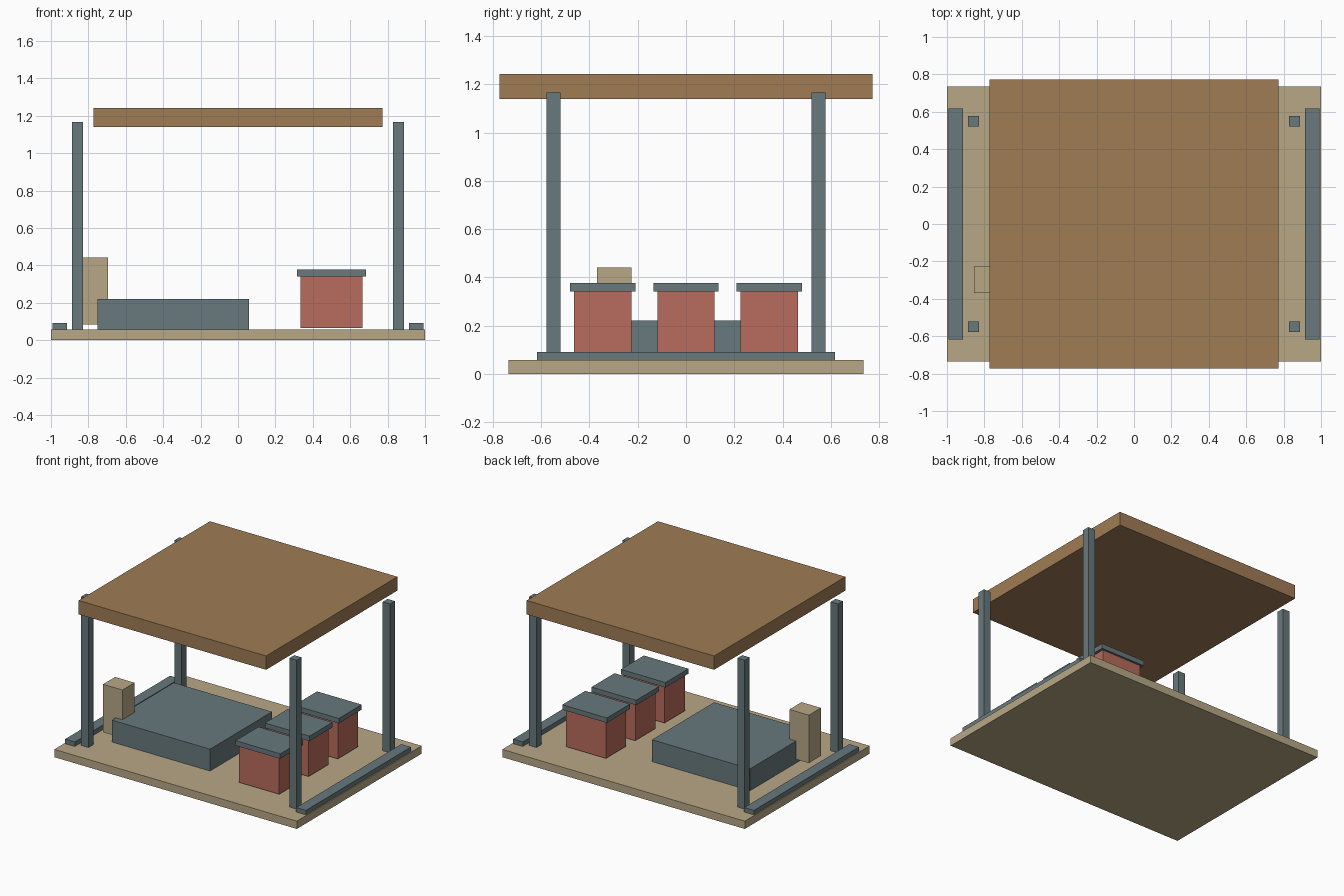
import bpy

if "Cube" in bpy.data.objects:
    bpy.data.objects.remove(bpy.data.objects["Cube"])


def material(name, color):
    m = bpy.data.materials.new(name)
    m.diffuse_color = (*color, 1)
    m.use_nodes = True
    m.node_tree.nodes["Principled BSDF"].inputs["Base Color"].default_value = m.diffuse_color
    return m


TAN = material("tan_wood", (0.48, 0.39, 0.24))
BROWN = material("brown_wood", (0.35, 0.20, 0.09))
SLATE = material("slate", (0.14, 0.19, 0.205))
RED = material("red", (0.48, 0.15, 0.11))


def box(name, x, y, z, mat):
    """Box spanning the (min, max) ranges on each axis."""
    spans = (x, y, z)
    bpy.ops.mesh.primitive_cube_add(size=1, location=[(a + b) / 2 for a, b in spans])
    ob = bpy.context.object
    ob.name = name
    ob.scale = [b - a for a, b in spans]
    bpy.ops.object.transform_apply(location=False, rotation=False, scale=True)
    ob.data.materials.append(mat)
    return ob


def around(c, half):
    return (c - half, c + half)


FLOOR = 0.058

# Floor slab and flat canopy
box("floor", (-1, 1), (-0.735, 0.735), (0, FLOOR), TAN)
box("canopy", (-0.773, 0.773), (-0.773, 0.773), (1.14, 1.243), BROWN)

# Side rails and corner posts
for sx, side in ((-1, "left"), (1, "right")):
    box(f"{side}_rail", around(sx * 0.953, 0.04), (-0.618, 0.618), (FLOOR, 0.092), SLATE)
    for sy, end in ((-1, "front"), (1, "back")):
        box(f"{end}_{side}_post", around(sx * 0.858, 0.03), around(sy * 0.549, 0.029),
            (FLOOR, 1.167), SLATE)

# Low platform with the upright block at its side
box("platform", (-0.75, 0.06), (-0.415, 0.315), (FLOOR, 0.221), SLATE)
box("upright_block", (-0.855, -0.695), (-0.368, -0.226), (0.085, 0.442), TAN)

# Row of lidded bins
for i, y in enumerate((-0.345, 0, 0.345), 1):
    box(f"bin_{i}", around(0.5, 0.165), around(y, 0.119), (0.065, 0.341), RED)
    box(f"bin_lid_{i}", around(0.5, 0.184), around(y, 0.135), (0.341, 0.378), SLATE)
